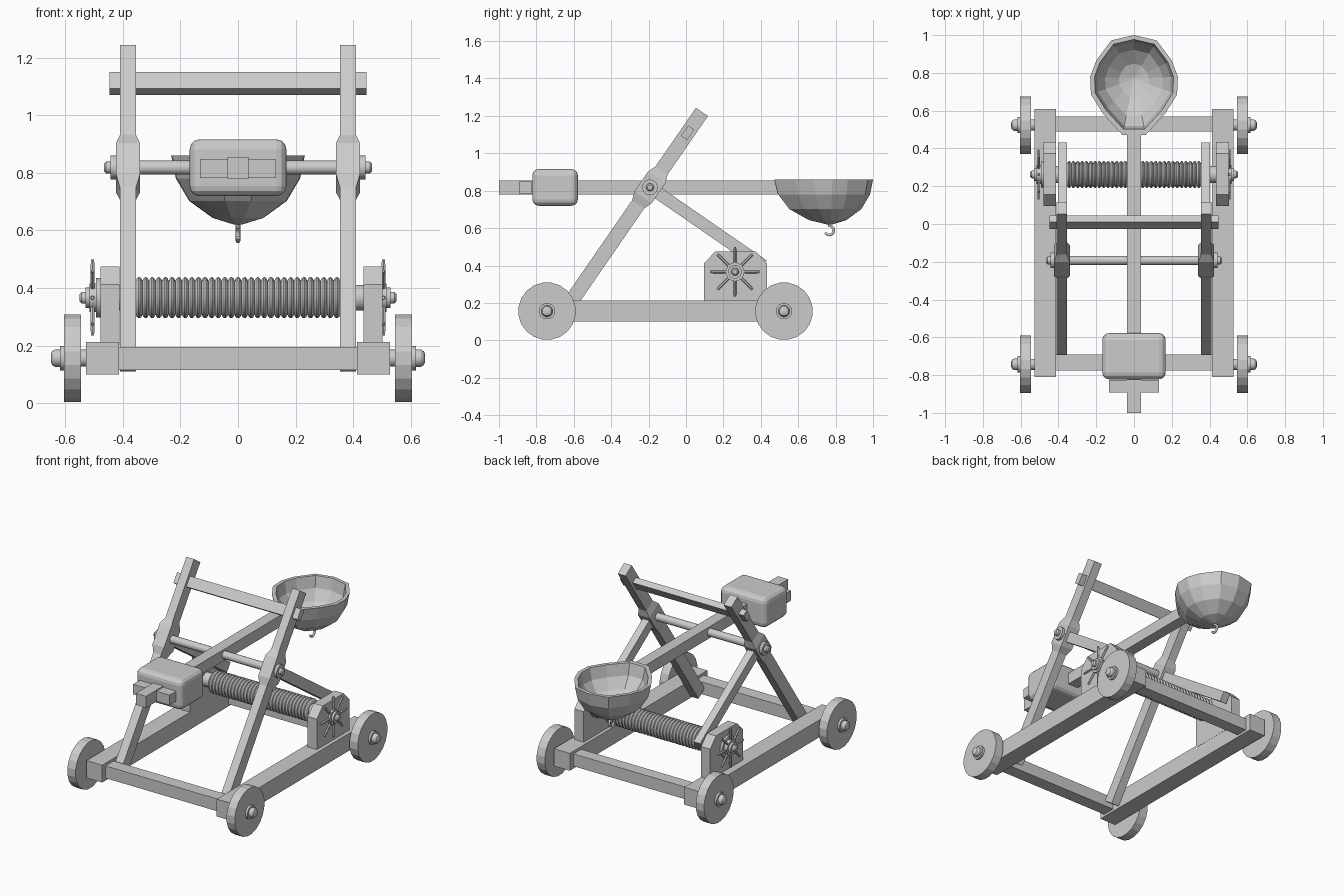
import bpy, bmesh
from math import sin, cos, pi, radians
from mathutils import Vector

if "Cube" in bpy.data.objects:
    bpy.data.objects.remove(bpy.data.objects["Cube"])

PIV = Vector((0, -0.193, 0.818))      # throwing-arm pivot
UP = Vector((0, 0.568, 0.823))        # direction of the leaning uprights
BACK = Vector((0, 0.823, -0.568))     # direction of the back braces
WINCH = (0.262, 0.366)                # winch axis (y, z)


def add(name, verts, faces, smooth=False):
    me = bpy.data.meshes.new(name)
    me.from_pydata([tuple(v) for v in verts], [], faces)
    bm = bmesh.new()
    bm.from_mesh(me)
    bmesh.ops.recalc_face_normals(bm, faces=bm.faces)
    bm.to_mesh(me)
    bm.free()
    ob = bpy.data.objects.new(name, me)
    bpy.context.collection.objects.link(ob)
    if smooth:
        bpy.ops.object.select_all(action='DESELECT')
        bpy.context.view_layer.objects.active = ob
        ob.select_set(True)
        bpy.ops.object.shade_smooth_by_angle(angle=radians(30))
    return ob


def loft(name, rings, smooth=False):
    """Skin equal-sized rings and cap both ends."""
    n = len(rings[0])
    verts = [v for r in rings for v in r]
    faces = [(k * n + i, k * n + (i + 1) % n, (k + 1) * n + (i + 1) % n, (k + 1) * n + i)
             for k in range(len(rings) - 1) for i in range(n)]
    faces += [tuple(range(n)), tuple(range(len(verts) - n, len(verts)))]
    return add(name, verts, faces, smooth)


def box(name, x, y, z, bevel=0, segs=1):
    rings = [[(a, y[0], z[0]), (a, y[1], z[0]), (a, y[1], z[1]), (a, y[0], z[1])] for a in x]
    ob = loft(name, rings)
    if bevel:
        m = ob.modifiers.new("bevel", 'BEVEL')
        m.width, m.segments = bevel, segs
    return ob


def beam(name, x, direction, sections):
    """Beam through the pivot; sections = (distance, half width x, half depth)."""
    side = Vector((0, -direction.z, direction.y))
    rings = []
    for s, hx, hd in sections:
        c = PIV + direction * s + Vector((x, 0, 0))
        rings.append([c + Vector((a * hx, 0, 0)) + side * (b * hd)
                      for a, b in ((-1, -1), (1, -1), (1, 1), (-1, 1))])
    return loft(name, rings)


def turned(name, y, z, profile, n=16, smooth=True):
    """Solid turned about an axis parallel to x; profile = (x, radius)."""
    return loft(name, [[(x, y + r * cos(2 * pi * (i + .5) / n), z + r * sin(2 * pi * (i + .5) / n))
                        for i in range(n)] for x, r in profile], smooth)


# chassis cross beams
box("front_cross_beam", (-0.42, 0.42), (-0.775, -0.69), (0.115, 0.195))
box("rear_cross_beam", (-0.42, 0.42), (0.49, 0.57), (0.115, 0.195))

for s, side in ((-1, "left"), (1, "right")):
    # side rail
    box(side + "_rail", (s * 0.413, s * 0.527), (-0.81, 0.608), (0.10, 0.213))
    # wheels with axle ends
    for y, end in ((-0.743, "front"), (0.524, "rear")):
        turned(f"{end}_{side}_wheel", y, 0.156, [(s * 0.545, 0.154), (s * 0.604, 0.154)], 20, False)
        turned(f"{end}_{side}_axle", y, 0.156,
               [(s * 0.42, 0.03), (s * 0.604, 0.03), (s * 0.604, 0.044), (s * 0.618, 0.044),
                (s * 0.618, 0.031), (s * 0.635, 0.031), (s * 0.645, 0.025), (s * 0.65, 0.014)])
    # leaning upright, thickened at the pivot
    beam(side + "_upright", s * 0.382, UP,
         [(-0.833, 0.028, 0.039), (-0.11, 0.028, 0.039), (-0.065, 0.042, 0.056),
          (0.065, 0.042, 0.056), (0.11, 0.028, 0.039), (0.49, 0.028, 0.039)])
    # back brace
    beam(side + "_brace", s * 0.379, BACK, [(0.02, 0.024, 0.033), (0.735, 0.024, 0.033)])
    # winch bracket with clipped top corners
    x0, x1 = ((-0.478, -0.412), (0.435, 0.502))[s > 0]
    prof = [(0.096, 0.2), (0.433, 0.2), (0.433, 0.412), (0.373, 0.475), (0.157, 0.475), (0.096, 0.412)]
    loft(side + "_winch_bracket", [[(x, y, z) for y, z in prof] for x in (x0, x1)])
    # winch hub
    turned(side + "_winch_hub", *WINCH,
           [(s * 0.34, 0.045), (s * 0.478, 0.045), (s * 0.478, 0.07), (s * 0.493, 0.07),
            (s * 0.493, 0.05), (s * 0.515, 0.05), (s * 0.515, 0.036), (s * 0.53, 0.036),
            (s * 0.53, 0.021), (s * 0.543, 0.02), (s * 0.55, 0.012)])
    # winch hand spokes
    for k in range(8):
        d = Vector((0, cos(k * pi / 4), sin(k * pi / 4)))
        t = Vector((0, -d.z, d.y))
        c = Vector((s * 0.505, *WINCH))
        loft(f"{side}_winch_spoke_{k}",
             [[c + d * q + t * (r * cos(i * pi / 3)) + Vector((r * sin(i * pi / 3), 0, 0))
               for i in range(6)] for q, r in ((0.03, 0.007), (0.11, 0.008), (0.132, 0.006))])

# top crossbar between uprights
bar = Vector((0, 0.0086, 1.11))
perp = Vector((0, -UP.z, UP.y))
loft("top_crossbar", [[bar + Vector((x, 0, 0)) + UP * (a * 0.034) + perp * (b * 0.02)
                       for a, b in ((-1, -1), (1, -1), (1, 1), (-1, 1))] for x in (-0.447, 0.447)])

# pivot axle with end collars
half = [(0.465, 0.014), (0.458, 0.021), (0.442, 0.021), (0.442, 0.042), (0.422, 0.042), (0.422, 0.025)]
turned("pivot_axle", PIV.y, PIV.z, [(-x, r) for x, r in half] + half[::-1])

# winch drum wound with rope
N = 31
coil = []
for i in range(N):
    x = -0.355 + 0.71 * i / N
    w = 0.71 / N
    coil += [(x, 0.059), (x + w * 0.15, 0.067), (x + w * 0.38, 0.072),
             (x + w * 0.62, 0.072), (x + w * 0.85, 0.067)]
turned("rope_drum", *WINCH, coil + [(0.355, 0.059)], 20)

# throwing arm, counterweight and its stop peg
box("throwing_arm", (-0.037, 0.037), (-1.0, 0.495), (0.78, 0.855))
box("stop_peg", (-0.132, 0.132), (-0.893, -0.825), (0.782, 0.848))
box("counterweight", (-0.168, 0.168), (-0.822, -0.578), (0.719, 0.916), 0.035, 3)

# pear-shaped bowl
hp = [(0.12, 0.972), (0.2, 0.865), (0.232, 0.78), (0.228, 0.685), (0.165, 0.585), (0.062, 0.472)]
outline = [(0, 1.0)] + hp + [(-x, y) for x, y in hp[::-1]]
levels = [(0.06, 0.62), (0.38, 0.643), (0.73, 0.702), (0.93, 0.78), (1, 0.86),
          (0.9, 0.86), (0.84, 0.785), (0.66, 0.72), (0.34, 0.665), (0.05, 0.645)]
loft("bowl", [[(x * k, 0.77 + (y - 0.77) * k, z) for x, y in outline] for k, z in levels])

# hook below the bowl
cu = bpy.data.curves.new("bowl_hook", 'CURVE')
cu.dimensions = '3D'
cu.bevel_depth, cu.bevel_resolution, cu.use_fill_caps = 0.008, 1, True
pts = [(0.765, 0.635)] + [(0.765 + 0.025 * cos(radians(a)), 0.588 + 0.025 * sin(radians(a)))
                          for a in range(90, -151, -30)]
sp = cu.splines.new('POLY')
sp.points.add(len(pts) - 1)
for p, (y, z) in zip(sp.points, pts):
    p.co = (0, y, z, 1)
bpy.context.collection.objects.link(bpy.data.objects.new("bowl_hook", cu))
